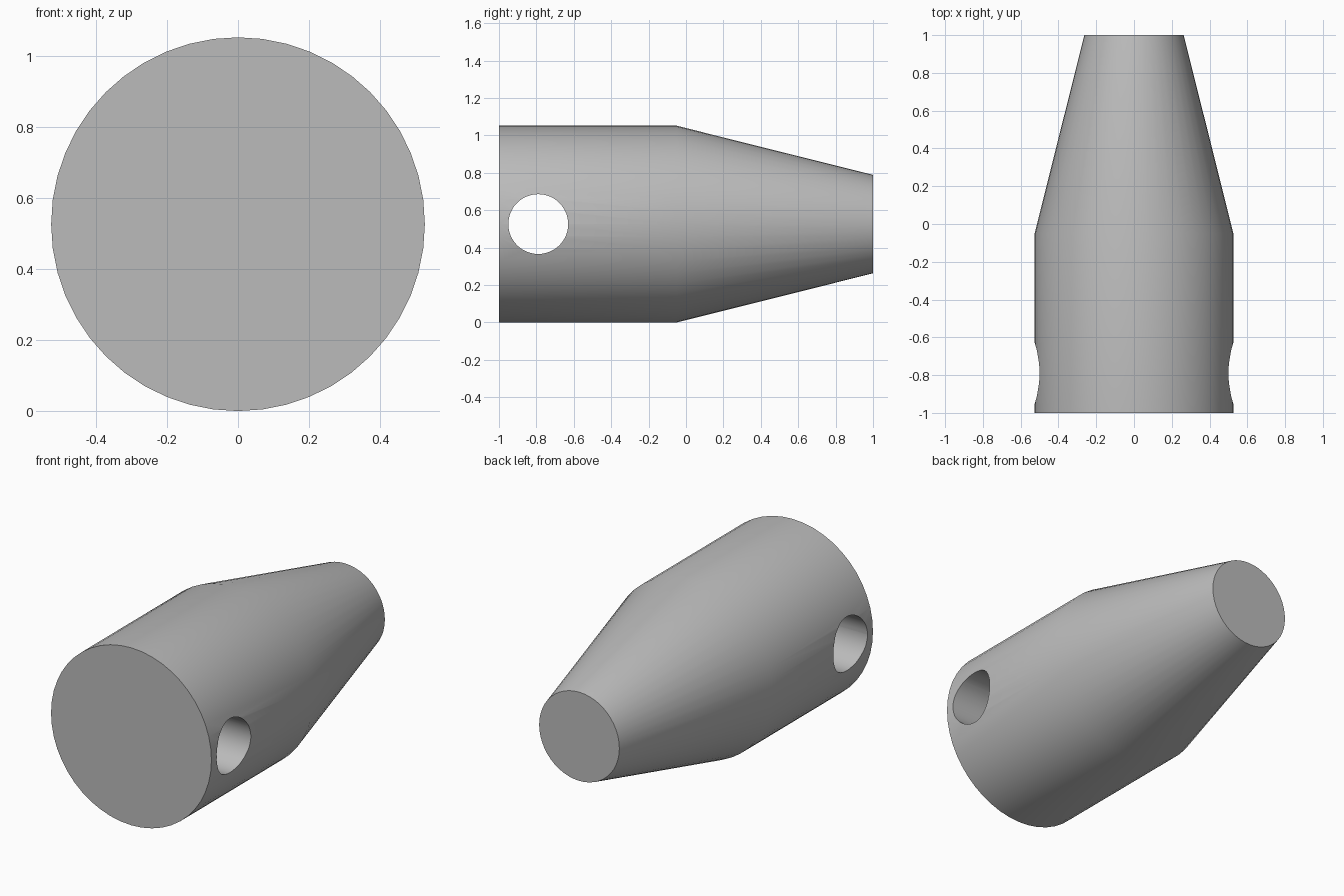
import bpy
import bmesh
import math
from mathutils import Matrix

old = bpy.data.objects.get("Cube")
if old:
    bpy.data.objects.remove(old, do_unlink=True)

RADIUS = 0.526
TIP_RADIUS = 0.263
SHOULDER_Y = -0.05
HOLE_Y = -0.79
HOLE_RADIUS = 0.16
SEGMENTS = 48

# Plain grey material
grey = bpy.data.materials.new("plain grey")
grey.use_nodes = True
colour = (0.5, 0.5, 0.5, 1)
grey.diffuse_color = colour
grey.node_tree.nodes["Principled BSDF"].inputs["Base Color"].default_value = colour


def make_object(name, bm):
    bmesh.ops.recalc_face_normals(bm, faces=bm.faces)
    mesh = bpy.data.meshes.new(name)
    bm.to_mesh(mesh)
    bm.free()
    mesh.materials.append(grey)
    obj = bpy.data.objects.new(name, mesh)
    bpy.context.collection.objects.link(obj)
    return obj


# Body: straight barrel and tapered nose, turned around the y axis
bm = bmesh.new()
profile = [(-1, RADIUS), (SHOULDER_Y, RADIUS), (1, TIP_RADIUS)]
verts = [bm.verts.new((0, y, r)) for y, r in profile]
edges = [bm.edges.new(pair) for pair in zip(verts, verts[1:])]
bmesh.ops.spin(bm, geom=verts + edges, cent=(0, 0, 0), axis=(0, 1, 0),
               angle=math.tau, steps=SEGMENTS)
bmesh.ops.remove_doubles(bm, verts=bm.verts, dist=0.0001)
bmesh.ops.holes_fill(bm, edges=bm.edges, sides=0)
bmesh.ops.translate(bm, verts=bm.verts, vec=(0, 0, RADIUS))
body = make_object("tapered_body", bm)

# Cross hole: cutter running from side to side
bm = bmesh.new()
bmesh.ops.create_cone(bm, cap_ends=True, segments=SEGMENTS, radius1=HOLE_RADIUS,
                      radius2=HOLE_RADIUS, depth=2,
                      matrix=Matrix.Translation((0, HOLE_Y, RADIUS))
                      @ Matrix.Rotation(math.pi / 2, 4, "Y"))
cutter = make_object("cross_hole_cutter", bm)
cutter.hide_render = True

cut = body.modifiers.new("cross hole", "BOOLEAN")
cut.operation = "DIFFERENCE"
cut.solver = "EXACT"
cut.object = cutter

bpy.ops.object.select_all(action="DESELECT")
body.select_set(True)
bpy.context.view_layer.objects.active = body
bpy.ops.object.modifier_apply(modifier=cut.name)
bpy.data.objects.remove(cutter, do_unlink=True)

# Smooth sides with crisp rims
bpy.ops.object.shade_smooth_by_angle(angle=math.radians(30))
